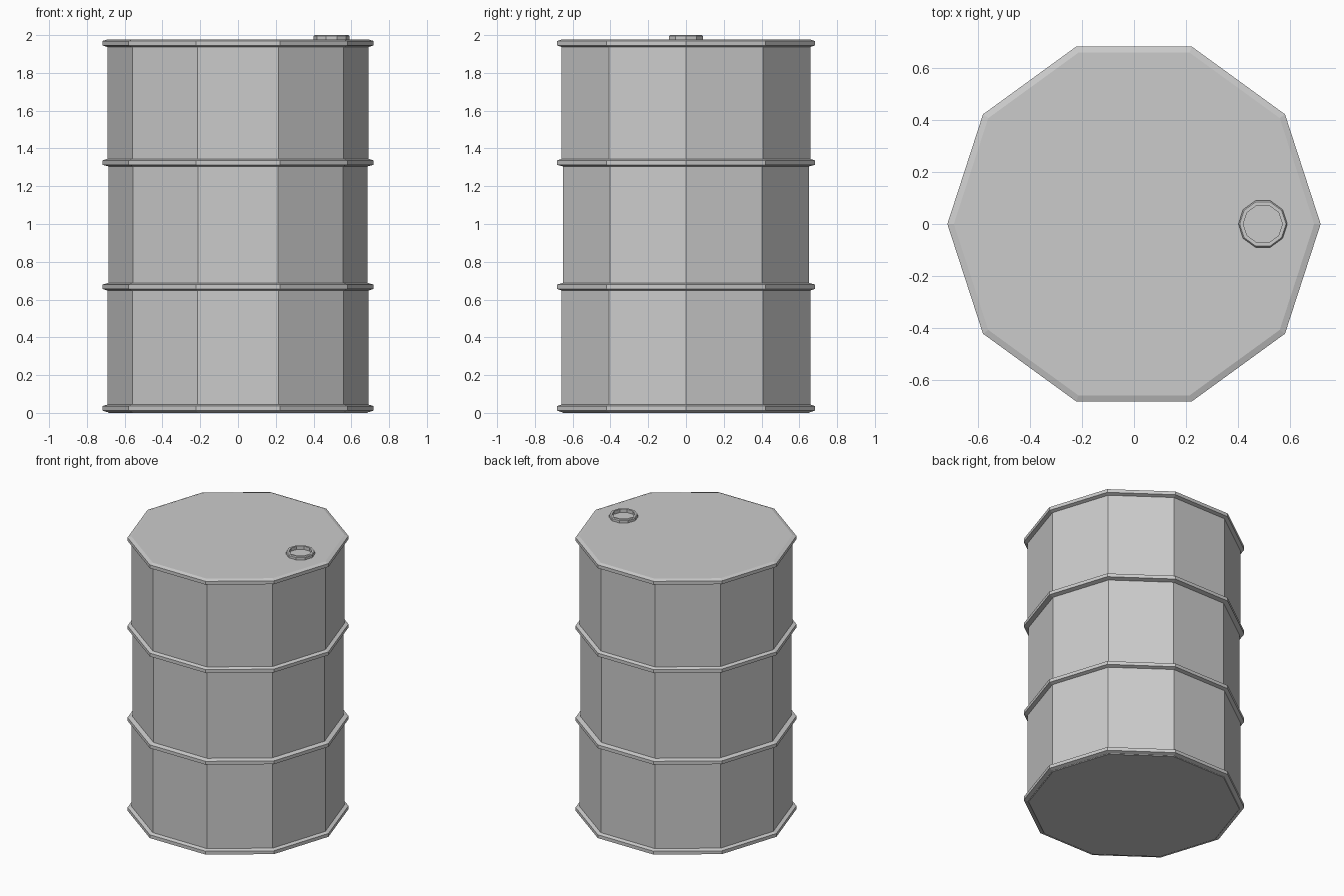
import bpy, bmesh
from math import cos, sin, tau

cube = bpy.data.objects.get("Cube")
if cube:
    bpy.data.objects.remove(cube, do_unlink=True)

SIDES = 10
steel = bpy.data.materials.new("grey steel")
steel.use_nodes = True
GREY = (0.6, 0.6, 0.6, 1)
steel.diffuse_color = GREY
steel.node_tree.nodes["Principled BSDF"].inputs["Base Color"].default_value = GREY


def lathe(name, profile, x=0.0, closed=False):
    """Spin (radius, z) points into a ten-sided solid; cap the ends unless closed."""
    bm = bmesh.new()
    rings = [[bm.verts.new((x + r * cos(tau * i / SIDES), r * sin(tau * i / SIDES), z))
              for i in range(SIDES)] for r, z in profile]
    pairs = list(zip(rings, rings[1:]))
    if closed:
        pairs.append((rings[-1], rings[0]))
    else:
        bm.faces.new(rings[0])
        bm.faces.new(rings[-1])
    for a, b in pairs:
        for i in range(SIDES):
            j = (i + 1) % SIDES
            bm.faces.new((a[i], a[j], b[j], b[i]))
    bmesh.ops.recalc_face_normals(bm, faces=bm.faces)
    mesh = bpy.data.meshes.new(name)
    bm.to_mesh(mesh)
    bm.free()
    mesh.materials.append(steel)
    obj = bpy.data.objects.new(name, mesh)
    bpy.context.collection.objects.link(obj)
    return obj


BODY, MIDDLE, RIM = 0.692, 0.686, 0.717


def hoop(z, lower, upper):
    """Profile of one chamfered hoop centred at height z."""
    return [(lower, z - 0.02), (RIM, z - 0.012), (RIM, z + 0.012), (upper, z + 0.02)]


# Drum shell: bottom rim, two hoops and top rim joined by straight walls
lathe("drum_body",
      hoop(0.024, BODY, BODY) + hoop(0.668, BODY, MIDDLE)
      + hoop(1.325, MIDDLE, BODY) + hoop(1.957, BODY, BODY))

# Slightly raised base plate
lathe("base_plate", [(0.685, 0.0), (BODY, 0.006)])

# Open filler ring on the lid
lathe("filler_ring",
      [(0.094, 1.975), (0.094, 1.994), (0.089, 2.0),
       (0.075, 2.0), (0.075, 1.975)], x=0.495, closed=True)
